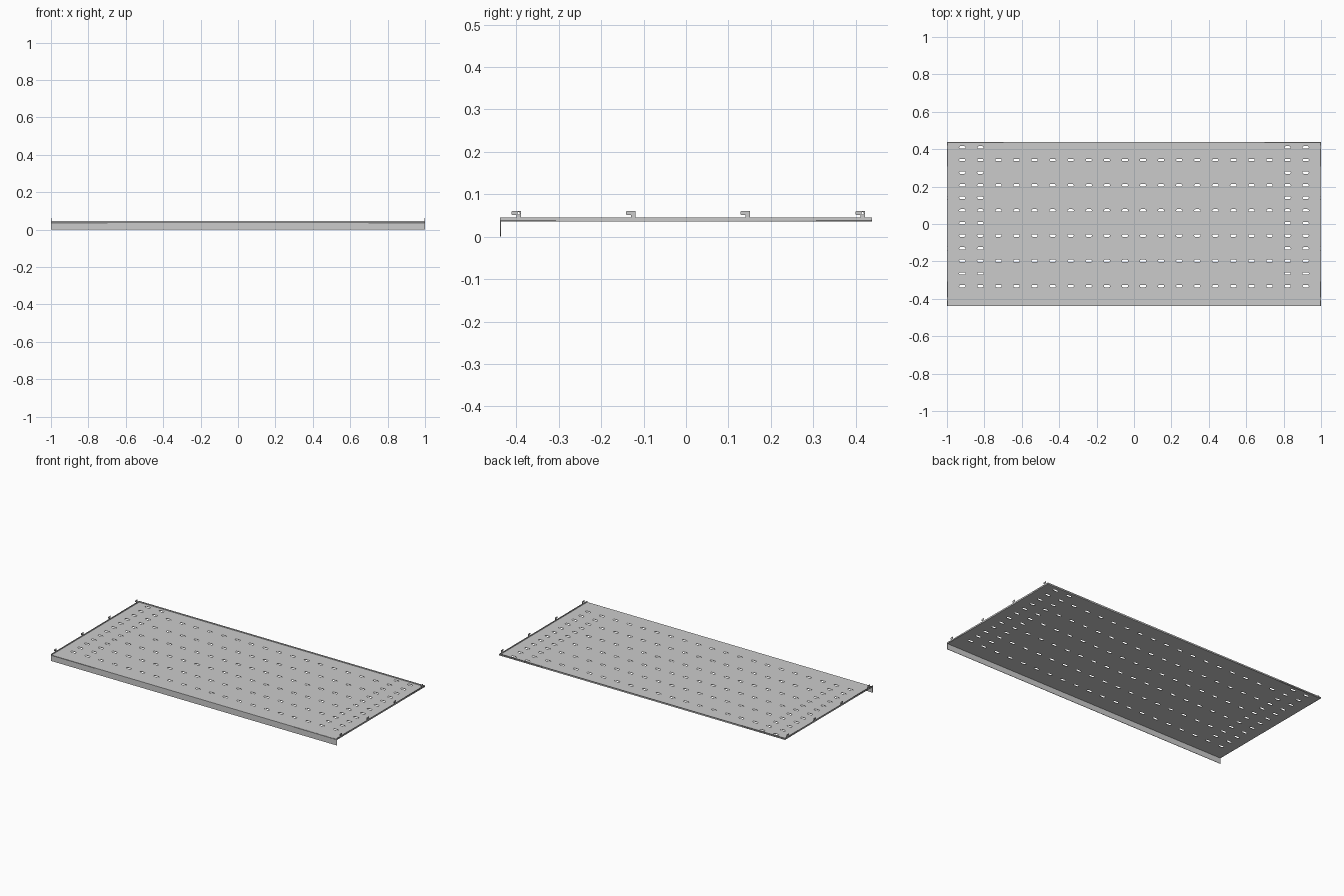
import bpy, math
from mathutils import Matrix

if "Cube" in bpy.data.objects:
    bpy.data.objects.remove(bpy.data.objects["Cube"])

T = 0.0024            # sheet thickness
W, D = 1.0, 0.439     # half width, half depth
Z = 0.0355            # underside of the deck


def sheet(name, outlines, matrix):
    """Cut a flat sheet from outlines (inner ones become holes), centred on its thickness."""
    cu = bpy.data.curves.new(name, 'CURVE')
    cu.dimensions, cu.fill_mode, cu.extrude = '2D', 'BOTH', T / 2
    for pts in outlines:
        sp = cu.splines.new('POLY')
        sp.points.add(len(pts) - 1)
        for p, (x, y) in zip(sp.points, pts):
            p.co = (x, y, 0, 1)
        sp.use_cyclic_u = True
    ob = bpy.data.objects.new(name, cu)
    bpy.context.collection.objects.link(ob)
    ob.matrix_world = matrix
    bpy.ops.object.select_all(action='DESELECT')
    ob.select_set(True)
    bpy.context.view_layer.objects.active = ob
    bpy.ops.object.convert(target='MESH')
    return bpy.context.object


def rect(x0, x1, y0, y1):
    return [(x0, y0), (x1, y0), (x1, y1), (x0, y1)]


def slot(cx, cy, half=0.017, r=0.0065, n=4):
    pts = []
    for side, start in ((1, -90), (-1, 90)):
        for i in range(n + 1):
            a = math.radians(start + 180 * i / n)
            pts.append((cx + side * (half - r) + r * math.cos(a), cy + r * math.sin(a)))
    return pts


# Perforated deck: full rows alternate with rows only in the end columns
outlines = [rect(-W, W, -D, D)]
for row in range(12):
    for col in range(20):
        if row % 2 == 0 or col in (0, 1, 18, 19):
            outlines.append(slot(-0.918 + 0.09663 * col, -0.332 + 0.0674 * row))
sheet("deck", outlines, Matrix.Translation((0, 0, Z + T / 2)))

# Front lip hanging down, back flange standing up
upright_x = Matrix.Rotation(math.pi / 2, 4, 'X')
sheet("front_lip", [rect(-W, W, 0, Z + T)], Matrix.Translation((0, -D + T / 2, 0)) @ upright_x)
sheet("back_flange", [rect(-W, W, Z, 0.045)], Matrix.Translation((0, D - T / 2, 0)) @ upright_x)

# Side flanges with hanging hooks; the end hooks have a dropped tip and a pin hole
upright_y = Matrix(((0, 0, 1, 0), (1, 0, 0, 0), (0, 1, 0, 0), (0, 0, 0, 1)))
hook = [(0.011, 0.044), (0.011, 0.061), (-0.009, 0.061), (-0.011, 0.059),
        (-0.011, 0.053), (-0.009, 0.051), (0.0, 0.051), (0.0, 0.044)]
hole = [(0.0055 + 0.0028 * math.cos(math.tau * i / 10), 0.0555 + 0.0028 * math.sin(math.tau * i / 10))
        for i in range(10)]
for side, s in (("left", -1), ("right", 1)):
    place = Matrix.Translation((s * (W - T / 2), 0, 0)) @ upright_y
    sheet(side + "_flange", [rect(-D, D, Z, 0.045)], place)
    for i, y in enumerate((-0.4, -0.13, 0.14, 0.411)):
        shapes = [hook, hole] if i in (0, 3) else [hook]
        sheet(f"{side}_hook_{i + 1}", [[(a + y, b) for a, b in pts] for pts in shapes], place)
